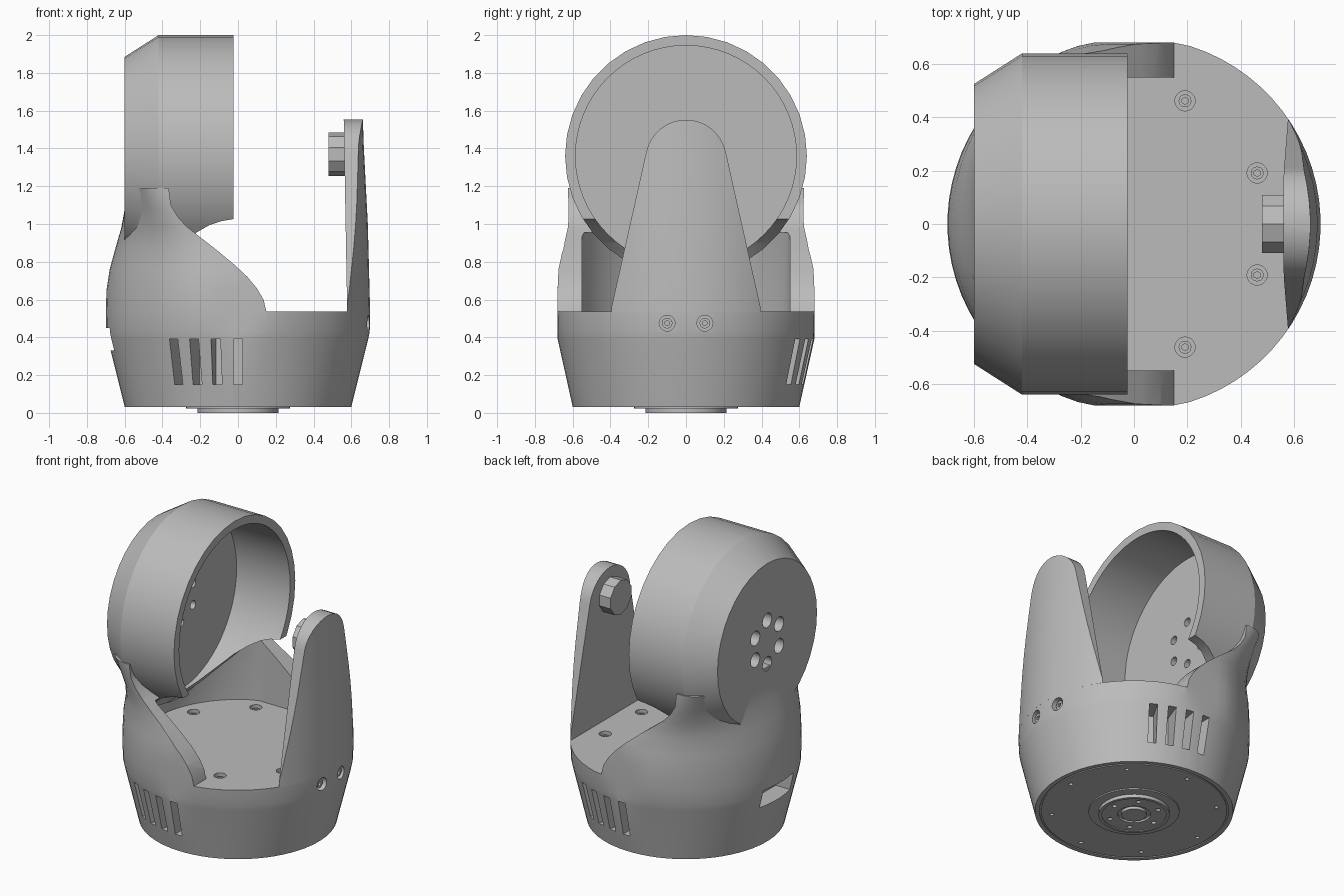
import bpy, bmesh, math
from mathutils import Matrix, Vector

cube = bpy.data.objects.get("Cube")
if cube:
    bpy.data.objects.remove(cube, do_unlink=True)

grey = bpy.data.materials.new("grey")
grey.use_nodes = True
GREY = (0.5, 0.5, 0.5, 1)
grey.diffuse_color = GREY
grey.node_tree.nodes["Principled BSDF"].inputs["Base Color"].default_value = GREY


def obj(name, bm):
    bmesh.ops.recalc_face_normals(bm, faces=bm.faces)
    me = bpy.data.meshes.new(name)
    bm.to_mesh(me)
    bm.free()
    me.materials.append(grey)
    o = bpy.data.objects.new(name, me)
    bpy.context.collection.objects.link(o)
    return o


def loft(name, rings):
    """Skin a list of equal closed rings and cap both ends."""
    bm = bmesh.new()
    vs = [[bm.verts.new(p) for p in ring] for ring in rings]
    n = len(vs[0])
    for a, b in zip(vs, vs[1:]):
        for i in range(n):
            j = (i + 1) % n
            bm.faces.new((a[i], a[j], b[j], b[i]))
    bm.faces.new(vs[0])
    bm.faces.new(vs[-1])
    return obj(name, bm)


def ring(z, rx, ry, power=2, ymax=9, cx=0, n=72):
    pts = []
    for i in range(n):
        a = 2 * math.pi * (i + 0.5) / n
        c, s = math.cos(a), math.sin(a)
        x = cx + rx * math.copysign(abs(c) ** (2 / power), c)
        y = ry * math.copysign(abs(s) ** (2 / power), s)
        pts.append((x, max(-ymax, min(ymax, y)), z))
    return pts


def prism(name, profile, y0, y1):
    """Extrude an x-z profile along y."""
    return loft(name, [[(x, y, z) for x, z in profile] for y in (y0, y1)])


def rod(name, start, end, r, sides=32):
    a, b = Vector(start), Vector(end)
    rot = (b - a).to_track_quat('Z', 'Y').to_matrix().to_4x4()
    bm = bmesh.new()
    bmesh.ops.create_cone(bm, cap_ends=True, segments=sides, radius1=r, radius2=r,
                          depth=(b - a).length, matrix=Matrix.Translation((a + b) / 2) @ rot)
    return obj(name, bm)


def block(name, size, centre, angle=0):
    bm = bmesh.new()
    bmesh.ops.create_cube(bm, size=1, matrix=Matrix.Rotation(angle, 4, 'Z')
                          @ Matrix.Translation(centre) @ Matrix.Diagonal((*size, 1)))
    return obj(name, bm)


def boolean(o, cutters, op='DIFFERENCE'):
    for c in cutters:
        m = o.modifiers.new("cut", 'BOOLEAN')
        m.operation, m.solver, m.object = op, 'EXACT', c
        bpy.context.view_layer.objects.active = o
        bpy.ops.object.modifier_apply(modifier=m.name)
        bpy.data.objects.remove(c, do_unlink=True)


def polar(r, deg, z):
    a = math.radians(deg)
    return (r * math.cos(a), r * math.sin(a), z)


AXIS = 1.36    # height of the joint axis
DECK = 0.537   # height of the inner deck

# Base and rising shell in one loft, the shell drifting towards the cup side
body = loft("base_and_shell", [
    ring(0.03, 0.6, 0.6), ring(0.39, 0.69, 0.68), ring(0.43, 0.698, 0.69, 2, 0.68),
    ring(0.54, 0.7, 0.7, 2, 0.68), ring(0.65, 0.697, 0.7, 2, 0.68),
    ring(0.76, 0.68, 0.685, 2.1, 0.675), ring(0.87, 0.6, 0.652, 2.2, cx=-0.05),
    ring(0.98, 0.468, 0.635, 2.4, cx=-0.15), ring(1.08, 0.34, 0.627, 2.7, cx=-0.26),
    ring(1.19, 0.245, 0.624, 3.2, cx=-0.35)])
sweep = [(0.15, DECK), (0.135, 0.6), (0.1, 0.66), (0.05, 0.72), (-0.02, 0.785), (-0.11, 0.86),
         (-0.2, 0.93), (-0.27, 0.985), (-0.32, 1.04), (-0.355, 1.1), (-0.375, 1.25)]
boolean(body, [
    prism("front_cut", sweep + [(1, 1.25), (1, DECK)], -1, 1),
    rod("bore_cut", (-0.42, 0, AXIS), (1, 0, AXIS), 0.585, 64),
    loft("cavity_cut", [ring(DECK, 0.6, 0.6, 2, 0.55), ring(0.775, 0.59, 0.6, 2, 0.55),
                        ring(0.955, 0.54, 0.6, 2, 0.55)])])

# Vent slots, rear cable port, deck holes, side screw holes and bottom details
cuts = [block("slot", (0.05, 0.3, 0.24), (0, -0.68, 0.27), math.radians(turn - step))
        for turn in (0, 180) for step in (0, 10, 20, 30)]
cuts.append(block("port", (0.3, 0.32, 0.12), (-0.7, 0, 0.39)))
cuts += [rod("hole", polar(0.5, 22.5 + 45 * k, DECK - 0.04), polar(0.5, 22.5 + 45 * k, 0.6), 0.038, 20)
         for k in range(8)]
cuts += [rod("hole", (0.65, y, 0.475), (0.8, y, 0.475), 0.042, 20) for y in (-0.1, 0.1)]
cuts += [rod("hole", polar(0.5, 45 * k, 0), polar(0.5, 45 * k, 0.06), 0.013, 12) for k in range(8)]
boolean(body, cuts)

# Bottom seam ring
seam = rod("seam", (0, 0, 0), (0, 0, 0.037), 0.572, 72)
boolean(seam, [rod("core", (0, 0, -0.1), (0, 0, 0.1), 0.562, 72)])
boolean(body, [seam])

# Screw heads with sockets
for i, y in enumerate((-0.1, 0.1)):
    s = rod("side_screw_%d" % i, (0.64, y, 0.475), (0.675, y, 0.475), 0.028, 20)
    boolean(s, [rod("socket", (0.66, y, 0.475), (0.7, y, 0.475), 0.014, 6)])
for k in range(8):
    s = rod("deck_screw_%d" % k, polar(0.5, 22.5 + 45 * k, 0.49), polar(0.5, 22.5 + 45 * k, 0.52), 0.024, 20)
    boolean(s, [rod("socket", polar(0.5, 22.5 + 45 * k, 0.505), polar(0.5, 22.5 + 45 * k, 0.6), 0.013, 6)])

# Turntable flange under the base
rod("flange", (0, 0, 0.022), (0, 0, 0.04), 0.275, 48)
hub = rod("hub", (0, 0, 0.005), (0, 0, 0.04), 0.215, 48)
boolean(hub, [rod("recess", (0, 0, -0.1), (0, 0, 0.018), 0.1)]
        + [rod("hole", polar(0.155, 60 * k, -0.1), polar(0.155, 60 * k, 0.02), 0.015, 12) for k in range(6)])
rod("hub_rim", (0, 0, 0), (0, 0, 0.04), 0.075)
lip = rod("hub_lip", (0, 0, 0), (0, 0, 0.03), 0.215, 48)
boolean(lip, [rod("inner", (0, 0, -0.1), (0, 0, 0.1), 0.195, 48)])

# Joint cup: tapered drum, bored from the inner side, its lower rim swept back
cup = loft("joint_cup", [[(x, r * math.sin(2 * math.pi * i / 36), AXIS + r * math.cos(2 * math.pi * i / 36))
                          for i in range(36)] for x, r in ((-0.6, 0.525), (-0.42, 0.64), (-0.025, 0.64))])
trim = [(-0.42, 0.5), (-0.42, 0.74), (-0.36, 0.82), (-0.29, 0.9), (-0.22, 0.955), (-0.15, 0.995),
        (-0.09, 1.015), (0, 1.03), (0.3, 1.03), (0.3, 0.5)]
boolean(cup, [rod("bore", (-0.42, 0, AXIS), (1, 0, AXIS), 0.585, 64), prism("trim", trim, -1, 1)])
for k in range(6):
    a = math.radians(30 + 60 * k)
    y, z = 0.145 * math.cos(a), AXIS + 0.145 * math.sin(a)
    boolean(cup, [rod("hole", (-1, y, z), (-0.47, y, z), 0.048, 20),
                  rod("hole", (-0.5, y, z), (0, y, z), 0.028, 16)])

# Support arm: rounded tapering outline cut from a conical wall
outline = [(-0.4, 0.535), (0.4, 0.535)]
outline += [(0.215 * math.cos(a), 1.337 + 0.215 * math.sin(a))
            for a in (math.radians(12 + 156 * i / 16) for i in range(17))]
arm = loft("support_arm", [[(x - 0.018 * (z - 0.54), y, z) for y, z in outline] for x in (0.578, 0.9)])
boolean(arm, [loft("wall", [ring(0.4, 0.7, 0.7), ring(0.54, 0.7, 0.7), ring(1.0, 0.688, 0.7),
                            ring(1.4, 0.667, 0.7), ring(1.6, 0.66, 0.7)])], 'INTERSECT')

# Pivot knob
rod("pivot_knob", (0.48, 0, 1.37), (0.57, 0, 1.37), 0.115, 10)

# Smooth curved surfaces, keep hard edges
bpy.ops.object.select_all(action='DESELECT')
for o in bpy.data.objects:
    if o.type == 'MESH' and o.data.materials and o.data.materials[0] == grey and o.name != "pivot_knob":
        o.select_set(True)
        bpy.context.view_layer.objects.active = o
bpy.ops.object.shade_smooth_by_angle(angle=math.radians(28))
